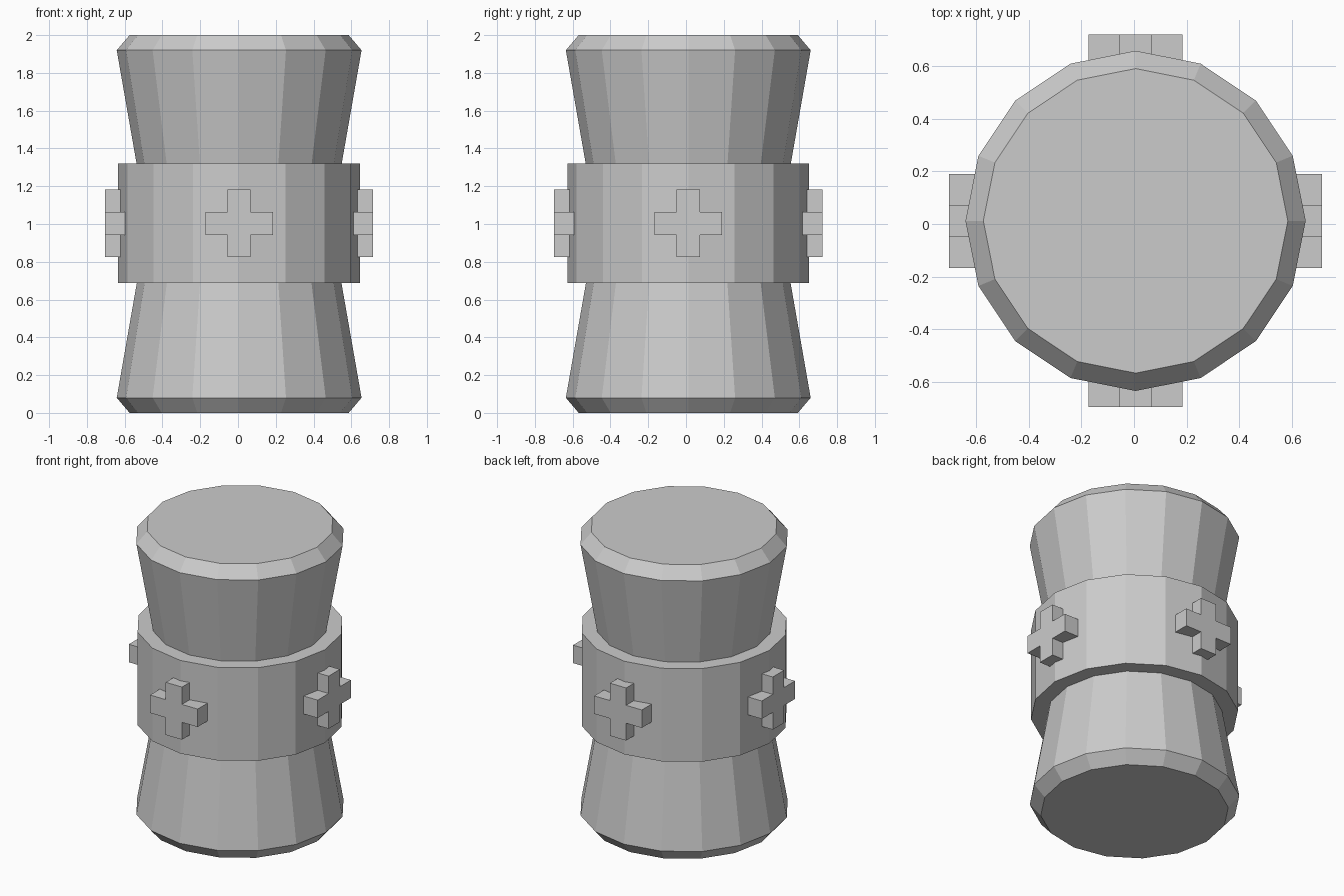
import bpy, bmesh
from math import cos, sin, pi
from mathutils import Matrix

cube = bpy.data.objects.get("Cube")
if cube:
    bpy.data.objects.remove(cube, do_unlink=True)

SIDES = 16
CENTRE = (0.006, 0.012)

grey = bpy.data.materials.new("plain_grey")
grey.use_nodes = True
grey.diffuse_color = (0.6, 0.6, 0.6, 1)
grey.node_tree.nodes["Principled BSDF"].inputs["Base Color"].default_value = (0.6, 0.6, 0.6, 1)


def finish(name, bm, location):
    bmesh.ops.recalc_face_normals(bm, faces=bm.faces)
    mesh = bpy.data.meshes.new(name)
    bm.to_mesh(mesh)
    bm.free()
    mesh.materials.append(grey)
    obj = bpy.data.objects.new(name, mesh)
    obj.location = location
    bpy.context.collection.objects.link(obj)
    return obj


def lathe(name, profile):
    """Capped, faceted solid from (radius, height) rings."""
    bm = bmesh.new()
    rings = [[bm.verts.new((r * cos(2 * pi * i / SIDES), r * sin(2 * pi * i / SIDES), z))
              for i in range(SIDES)] for r, z in profile]
    for low, high in zip(rings, rings[1:]):
        for i in range(SIDES):
            j = (i + 1) % SIDES
            bm.faces.new((low[i], low[j], high[j], high[i]))
    bm.faces.new(rings[0])
    bm.faces.new(rings[-1])
    return finish(name, bm, (*CENTRE, 0))


def cross(name, angle):
    """Plus-shaped stud facing -y before turning, extruded outward."""
    a, b = 0.061, 0.179
    corner = [(b, -a), (b, a), (a, a)]
    bm = bmesh.new()
    outline = []
    for k in range(4):
        c, s = round(cos(k * pi / 2)), round(sin(k * pi / 2))
        outline += [(x * c - z * s, x * s + z * c) for x, z in corner]
    face = bm.faces.new([bm.verts.new((x, -0.55, z)) for x, z in outline])
    out = bmesh.ops.extrude_face_region(bm, geom=[face])["geom"]
    bmesh.ops.translate(bm, vec=(0, -0.16, 0),
                        verts=[v for v in out if isinstance(v, bmesh.types.BMVert)])
    bm.transform(Matrix.Rotation(angle, 4, "Z"))
    return finish(name, bm, (*CENTRE, 1.003))


# Waisted body with chamfered ends
lathe("body", [(0.58, 0), (0.648, 0.08), (0.487, 1), (0.648, 1.92), (0.58, 2)])

# Band around the waist
lathe("waist_band", [(0.64, 0.687), (0.64, 1.32)])

# Four raised crosses around the band
for k, side in enumerate(("front", "left", "back", "right")):
    cross(side + "_cross", k * pi / 2)
